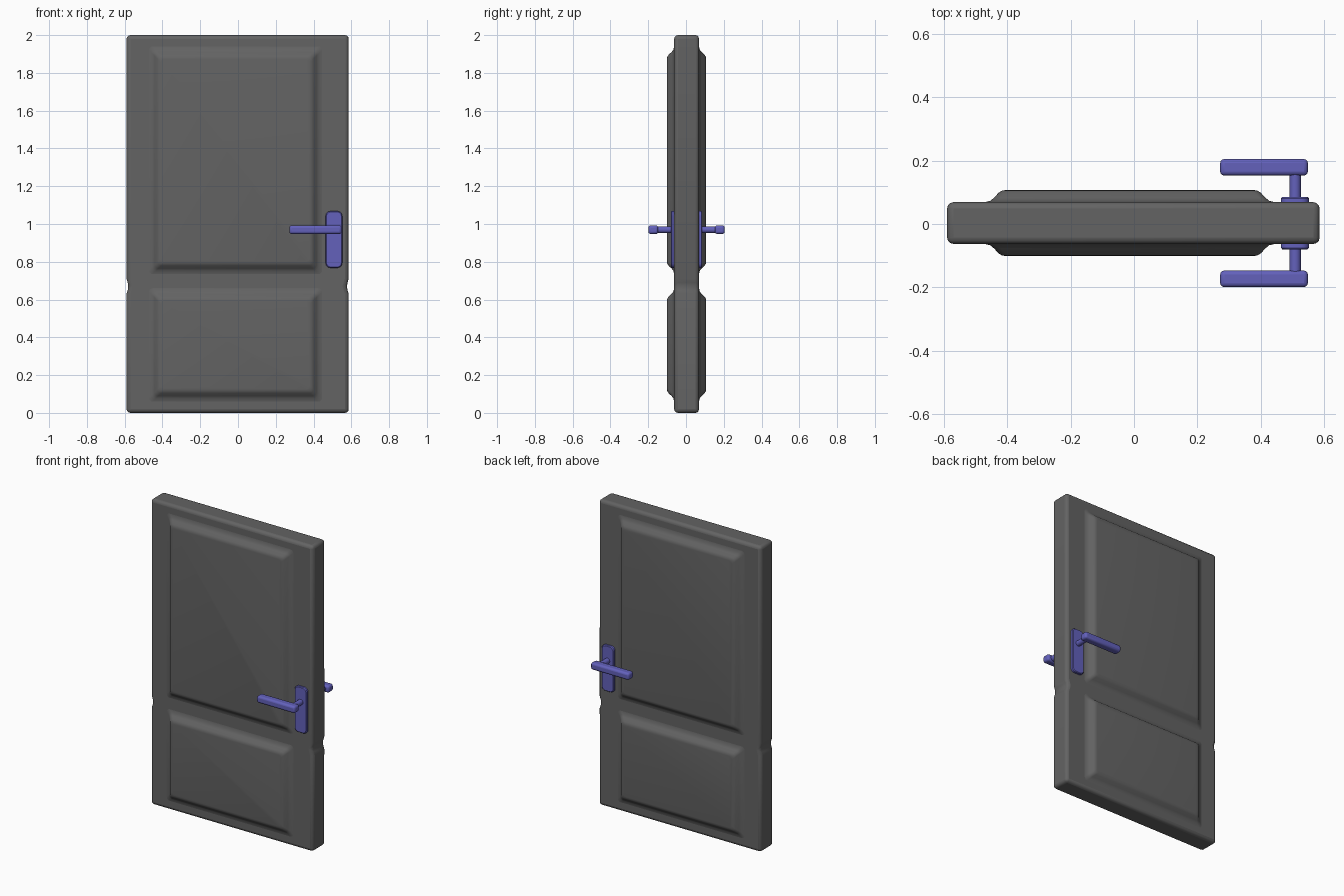
import bpy, bmesh, math
from mathutils import Vector, Matrix

cube = bpy.data.objects.get("Cube")
if cube:
    bpy.data.objects.remove(cube, do_unlink=True)

MID_Y = 0.003  # centre plane of the door


def material(name, color):
    mat = bpy.data.materials.new(name)
    mat.use_nodes = True
    mat.diffuse_color = (*color, 1)
    mat.node_tree.nodes["Principled BSDF"].inputs["Base Color"].default_value = (*color, 1)
    return mat


grey = material("dark grey", (0.125, 0.125, 0.125))
blue = material("violet blue", (0.125, 0.12, 0.5))


def finish(name, bm, mat, bevel=0, segments=3):
    bmesh.ops.recalc_face_normals(bm, faces=bm.faces)
    mesh = bpy.data.meshes.new(name)
    bm.to_mesh(mesh)
    bm.free()
    mesh.materials.append(mat)
    obj = bpy.data.objects.new(name, mesh)
    bpy.context.collection.objects.link(obj)
    if bevel:
        mod = obj.modifiers.new("Bevel", 'BEVEL')
        mod.width, mod.segments = bevel, segments
        mod.limit_method, mod.angle_limit = 'ANGLE', math.radians(30)
    bpy.ops.object.select_all(action='DESELECT')
    obj.select_set(True)
    bpy.context.view_layer.objects.active = obj
    bpy.ops.object.shade_smooth_by_angle(angle=math.radians(35))
    return obj


def box(low, high):
    low, high = Vector(low), Vector(high)
    bm = bmesh.new()
    bmesh.ops.create_cube(bm, size=1)
    bmesh.ops.scale(bm, vec=high - low, verts=bm.verts)
    bmesh.ops.translate(bm, vec=(low + high) / 2, verts=bm.verts)
    return bm


def rounded_rect(x0, x1, z0, z1, r, steps=4):
    corners = [(x1 - r, z1 - r), (x0 + r, z1 - r), (x0 + r, z0 + r), (x1 - r, z0 + r)]
    points = []
    for i, (cx, cz) in enumerate(corners):
        for k in range(steps + 1):
            a = math.pi / 2 * (i + k / steps)
            points.append((cx + r * math.cos(a), cz + r * math.sin(a)))
    return points


def loft(rings):
    """Skin a list of closed rings and cap both ends."""
    bm = bmesh.new()
    loops = [[bm.verts.new(p) for p in ring] for ring in rings]
    n = len(loops[0])
    for a, b in zip(loops, loops[1:]):
        for i in range(n):
            j = (i + 1) % n
            bm.faces.new((a[i], a[j], b[j], b[i]))
    bm.faces.new(loops[0])
    bm.faces.new(loops[-1])
    return bm


# Door slab, with a shallow nick in both edges between the panels
slab = box((-0.59, MID_Y - 0.066, 0), (0.586, MID_Y + 0.066, 2))
for z in (0.63, 0.67, 0.71):
    bmesh.ops.bisect_plane(slab, geom=slab.verts[:] + slab.edges[:] + slab.faces[:],
                           plane_co=(0, 0, z), plane_no=(0, 0, 1))
for v in slab.verts:
    if abs(v.co.z - 0.67) < 0.01:
        v.co.x -= math.copysign(0.012, v.co.x)
finish("door_slab", slab, grey, 0.02)

# Raised panels: inset and height of each ring of the moulded edge
MOULDING = [(0, 0.06), (0, 0.066), (0.018, 0.07), (0.03, 0.08),
            (0.045, 0.096), (0.055, 0.102), (0.066, 0.104)]
PANELS = {"upper_panel": (0.735, 1.94), "lower_panel": (0.06, 0.66)}

for side, s in (("front", -1), ("back", 1)):
    for name, (z0, z1) in PANELS.items():
        rings = []
        for d, h in MOULDING:
            outline = rounded_rect(-0.472 + d, 0.445 - d, z0 + d, z1 - d, 0.02)
            rings.append([(x, MID_Y + s * h, z) for x, z in outline])
        finish(f"{side}_{name}", loft(rings), grey)

    # Handle plate with rounded corners and softened rim
    rings = []
    for d, h in ((0, 0.06), (0, 0.078), (0.004, 0.083)):
        outline = rounded_rect(0.464 + d, 0.552 - d, 0.768 + d, 1.068 - d, 0.025)
        rings.append([(x, MID_Y + s * h, z) for x, z in outline])
    finish(f"{side}_handle_plate", loft(rings), blue)

    # Handle stem
    stem = bmesh.new()
    bmesh.ops.create_cone(stem, cap_ends=True, segments=16, radius1=0.018,
                          radius2=0.018, depth=0.11)
    bmesh.ops.transform(stem, verts=stem.verts, matrix=Matrix.Translation(
        (0.509, MID_Y + s * 0.125, 0.97)) @ Matrix.Rotation(math.pi / 2, 4, 'X'))
    finish(f"{side}_handle_stem", stem, blue)

    # Handle lever
    y = MID_Y + s * 0.176
    lever = box((0.272, y - 0.026, 0.947), (0.549, y + 0.026, 0.993))
    finish(f"{side}_handle_lever", lever, blue, 0.013)
